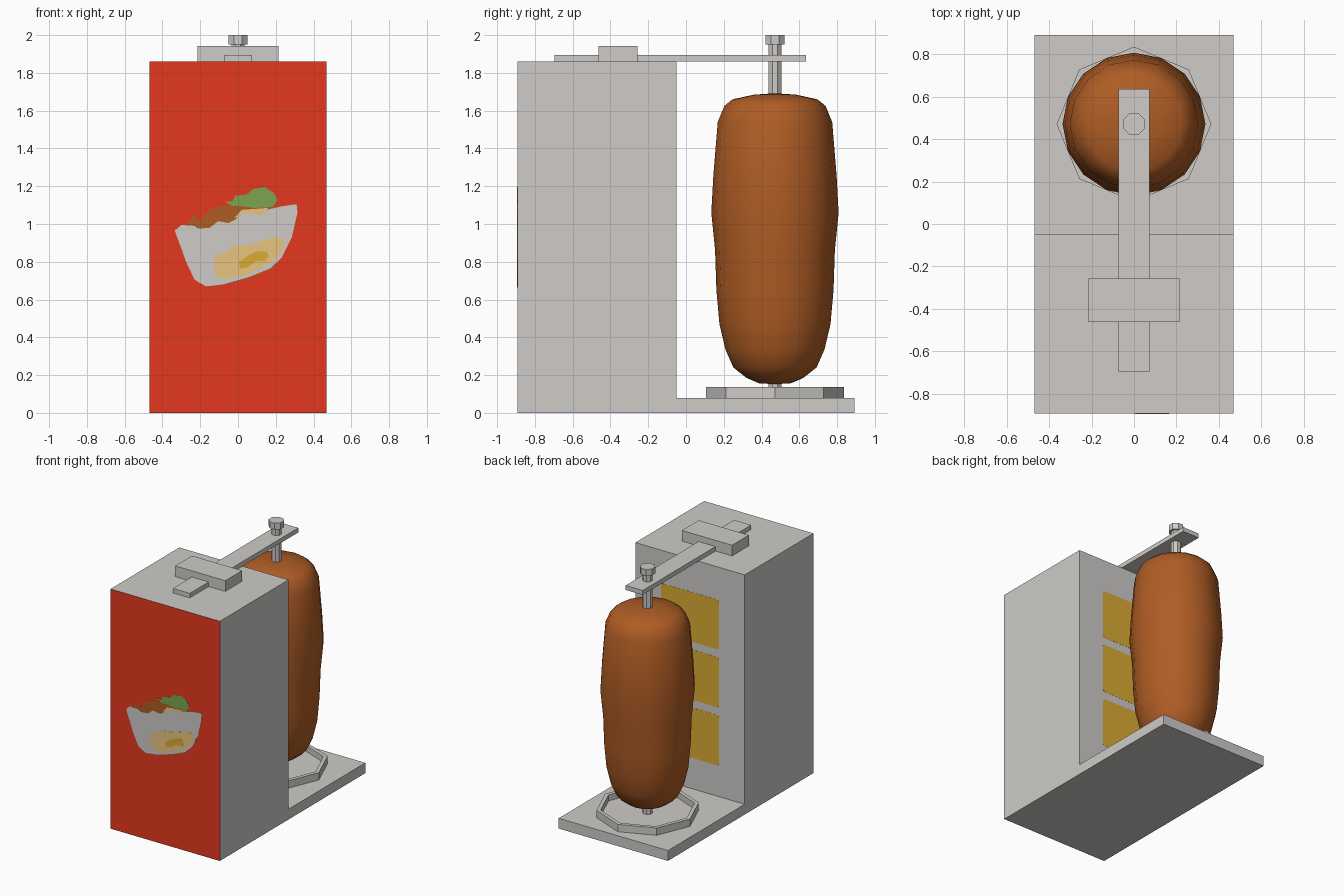
import bpy, bmesh, math

if "Cube" in bpy.data.objects:
    bpy.data.objects.remove(bpy.data.objects["Cube"])


def material(name, rgb):
    m = bpy.data.materials.new(name)
    m.diffuse_color = (*rgb, 1)
    m.use_nodes = True
    m.node_tree.nodes["Principled BSDF"].inputs["Base Color"].default_value = m.diffuse_color
    return m


GREY = material("steel grey", (0.62, 0.60, 0.575))
RED = material("red", (0.78, 0.04, 0.013))
BROWN = material("roast brown", (0.43, 0.108, 0.018))
GREEN = material("salad green", (0.20, 0.37, 0.085))
TAN = material("bread tan", (0.80, 0.56, 0.215))
GOLD = material("heater gold", (0.71, 0.41, 0.034))

CY = 0.471               # y of the spit axis
HW, FRONT, STEP, BACK = 0.469, -0.893, -0.05, 0.891


def finish(name, bm, *mats):
    bmesh.ops.recalc_face_normals(bm, faces=bm.faces)
    me = bpy.data.meshes.new(name)
    bm.to_mesh(me)
    bm.free()
    ob = bpy.data.objects.new(name, me)
    bpy.context.collection.objects.link(ob)
    for m in mats:
        me.materials.append(m)
    return ob


def extrude(name, pts, vec, *mats):
    """Prism: closed outline pts moved along vec."""
    bm = bmesh.new()
    f = bm.faces.new([bm.verts.new(p) for p in pts])
    r = bmesh.ops.extrude_face_region(bm, geom=[f])
    bmesh.ops.translate(bm, vec=vec, verts=[v for v in r["geom"] if isinstance(v, bmesh.types.BMVert)])
    return finish(name, bm, *mats)


def box(name, x, y0, y1, z0, z1, mat):
    pts = [(-x, y0, z0), (x, y0, z0), (x, y1, z0), (-x, y1, z0)]
    return extrude(name, pts, (0, 0, z1 - z0), mat)


def lathe(name, profile, sides, mat, phase=0.0):
    """Turn an (r, z) profile round the spit axis; r = 0 makes a pole."""
    bm = bmesh.new()
    rings = []
    for r, z in profile:
        if r == 0:
            rings.append([bm.verts.new((0, CY, z))] * sides)
        else:
            rings.append([bm.verts.new((r * math.cos(a), CY + r * math.sin(a), z))
                          for a in (phase + 2 * math.pi * i / sides for i in range(sides))])
    for a, b in zip(rings, rings[1:]):
        for i in range(sides):
            j = (i + 1) % sides
            quad = list(dict.fromkeys([a[i], a[j], b[j], b[i]]))
            bm.faces.new(quad)
    return finish(name, bm, mat)


# L-shaped housing and base, front face red
housing = extrude("housing", [(-HW, FRONT, 0), (-HW, BACK, 0), (-HW, BACK, 0.08),
                              (-HW, STEP, 0.08), (-HW, STEP, 1.86), (-HW, FRONT, 1.86)],
                  (2 * HW, 0, 0), GREY, RED)
for p in housing.data.polygons:
    if p.normal.y < -0.9:
        p.material_index = 1

# Arm and clamp on top
box("top_arm", 0.073, -0.695, 0.636, 1.86, 1.895, GREY)
box("arm_clamp", 0.215, -0.463, -0.257, 1.86, 1.943, GREY)

# Skewer with end knob, drip tray
K = 1 / math.cos(math.pi / 8)
lathe("skewer", [(0, 0.08), (0.034 * K, 0.08), (0.034 * K, 1.96), (0, 1.96)], 8, GREY, math.pi / 8)
lathe("skewer_knob", [(0, 1.95), (0.051 * K, 1.95), (0.051 * K, 2.0), (0, 2.0)], 8, GREY, math.pi / 8)
lathe("drip_tray", [(0, 0.078), (0.365, 0.078), (0.365, 0.137), (0.335, 0.137),
                    (0.335, 0.09), (0, 0.09)], 8, GREY)

# Meat cone
meat = lathe("meat", [(0, 0.152), (0.085, 0.157), (0.15, 0.185), (0.22, 0.24), (0.262, 0.335),
                      (0.294, 0.47), (0.31, 0.65), (0.317, 0.86), (0.337, 1.06), (0.326, 1.26),
                      (0.303, 1.54), (0.268, 1.625), (0.225, 1.66), (0.11, 1.685), (0, 1.692)],
             16, BROWN)
for p in meat.data.polygons:
    p.use_smooth = True

# Three heater panels with rounded corners
R = 0.022
for n, (z0, z1) in enumerate([(0.32, 0.71), (0.77, 1.16), (1.22, 1.605)]):
    pts = []
    for k, (sx, zc) in enumerate([(1, z1 - R), (-1, z1 - R), (-1, z0 + R), (1, z0 + R)]):
        for s in range(4):
            a = (k + s / 3) * math.pi / 2
            pts.append((sx * (0.25 - R) + R * math.cos(a), STEP, zc + R * math.sin(a)))
    extrude(f"heater_panel_{n + 1}", pts, (0, 0.001, 0), GOLD)


# Painted filled bread on the front: layered thin plates, outline in hundredths
def decal(name, pts, level, mat):
    extrude(name, [(x / 100, FRONT, z / 100) for x, z in pts], (0, -0.0006 * level, 0), mat)


decal("picture_meat", [(-28, 98), (-23, 105.5), (-21, 101), (-14, 108.5), (-5, 110), (0, 110.5), (25, 109.5),
                       (25, 100), (10, 80), (20, 77), (2, 70), (-14, 66.5), (-20, 72), (-20, 90)], 1, BROWN)
decal("picture_wrap", [(-33.5, 96.5), (-30, 99.5), (-23, 99), (-21, 97.5), (-15, 98), (-10.5, 101.5),
                       (-5, 100.5), (-1, 102.5), (1, 106), (7, 106.5), (15, 107.5), (24, 109.5), (31, 110.5),
                       (31.5, 106), (28.5, 93), (23, 82), (17, 76.5), (6, 72), (-8, 68), (-17, 67),
                       (-23, 70.5), (-27.5, 80), (-30, 87)], 2, GREY)
decal("picture_salad", [(-7.5, 112), (-3, 112), (-1.5, 115), (4.5, 115.5), (8, 118.5), (14, 119.5),
                        (19, 116.5), (21, 112.5), (18, 109), (9, 108.5), (1, 109.5), (-3, 109.5)], 3, GREEN)
decal("picture_bread", [(-12.5, 83), (-7, 85), (-2, 88.5), (6, 89), (12, 91), (19, 93), (24, 92.5),
                        (24, 87), (20.5, 82), (13, 77), (4, 73), (-7, 71), (-12.5, 73)], 3, TAN)
decal("picture_bread_edge", [(-2, 103), (2, 107.5), (9, 108), (16, 108.5), (12, 104.5), (7, 106), (2, 105)], 3, TAN)
decal("picture_sauce", [(1, 76.5), (0.5, 80), (5, 83), (9.5, 85.5), (15, 85.5), (16.5, 83),
                        (14, 80.5), (9, 80), (5, 77)], 4, GOLD)
